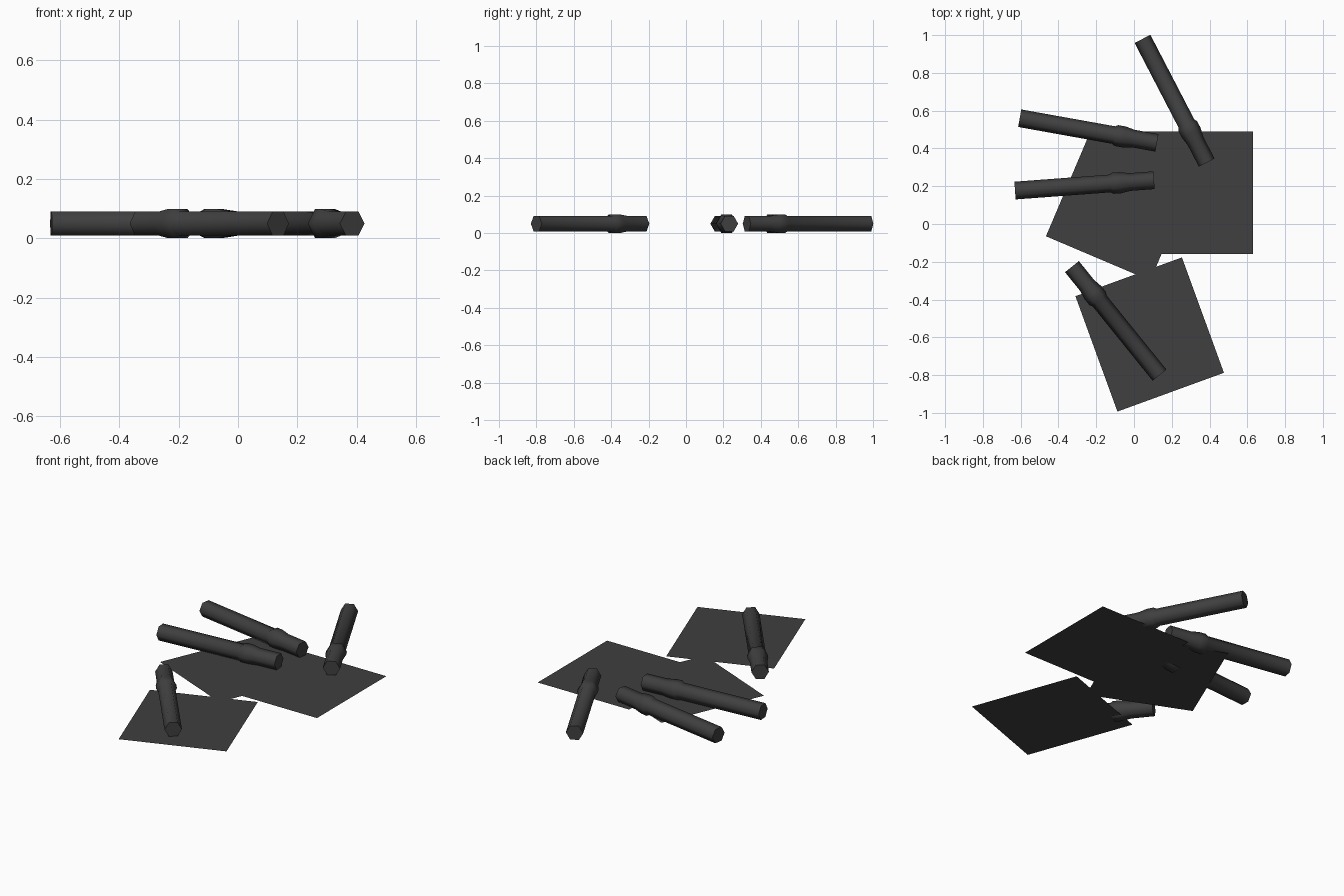
import bpy, bmesh, math
from mathutils import Vector

if "Cube" in bpy.data.objects:
    bpy.data.objects.remove(bpy.data.objects["Cube"])

dark = bpy.data.materials.new("dark_grey")
dark.diffuse_color = (0.05, 0.05, 0.05, 1)
dark.use_nodes = True
dark.node_tree.nodes["Principled BSDF"].inputs["Base Color"].default_value = dark.diffuse_color


def finish(name, bm):
    bmesh.ops.recalc_face_normals(bm, faces=bm.faces)
    mesh = bpy.data.meshes.new(name)
    bm.to_mesh(mesh)
    bm.free()
    mesh.materials.append(dark)
    ob = bpy.data.objects.new(name, mesh)
    bpy.context.collection.objects.link(ob)
    return ob


def sheet(name, centre, angle, z):
    """Single flat rectangle, 0.6 x 0.65."""
    bm = bmesh.new()
    bm.faces.new([bm.verts.new((x, y, 0)) for x, y in
                  ((-.3, -.325), (.3, -.325), (.3, .325), (-.3, .325))])
    ob = finish(name, bm)
    if ob.data.polygons[0].normal.z < 0:
        ob.data.flip_normals()
    ob.location = (*centre, z)
    ob.rotation_euler.z = math.radians(angle)


# distance along the stick and radius: body, collar, short head
PROFILE = [(0, .047), (.505, .047), (.52, .056), (.56, .056), (.61, .047), (.738, .047)]


def stick(name, start, end):
    """Six-sided rod with a collar, lying flat."""
    bm = bmesh.new()
    rings = [[bm.verts.new((d, r * math.cos(k * math.pi / 3), r * math.sin(k * math.pi / 3)))
              for k in range(6)] for d, r in PROFILE]
    for a, b in zip(rings, rings[1:]):
        for k in range(6):
            j = (k + 1) % 6
            bm.faces.new((a[k], a[j], b[j], b[k]))
    bm.faces.new(rings[0])
    bm.faces.new(rings[-1])
    ob = finish(name, bm)
    direction = Vector(end) - Vector(start)
    ob.location = (*start, .05)
    ob.rotation_euler.z = math.atan2(direction.y, direction.x)
    # smooth sides, sharp end caps
    bpy.ops.object.select_all(action='DESELECT')
    ob.select_set(True)
    bpy.context.view_layer.objects.active = ob
    bpy.ops.object.shade_smooth_by_angle(angle=math.radians(65))


# Flat sheets
sheet("sheet_right", (.33, .165), 0, .005)
sheet("sheet_middle", (-.063, .117), -23, .008)
sheet("sheet_front", (.083, -.585), 20, .006)

# Collared sticks
stick("stick_back", (.045, .98), (.385, .325))
stick("stick_upper_left", (-.605, .56), (.12, .43))
stick("stick_left", (-.63, .177), (.108, .232))
stick("stick_front", (.135, -.80), (-.325, -.23))
